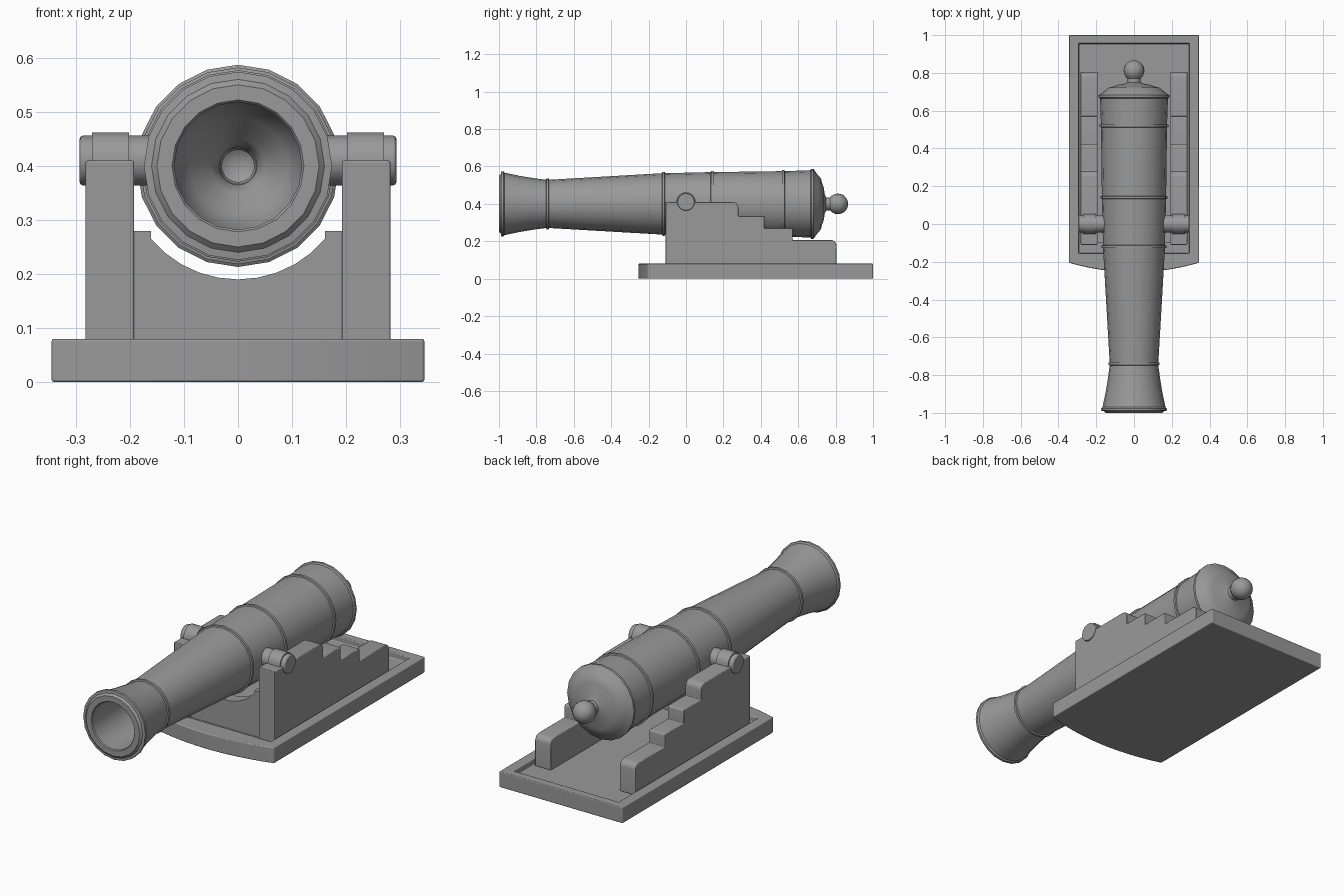
import bpy, bmesh, math
from mathutils import Matrix

cube = bpy.data.objects.get("Cube")
if cube:
    bpy.data.objects.remove(cube, do_unlink=True)

AXIS_Z = 0.4      # height of the barrel axis
PIN_Z = 0.41      # height of the trunnion axis
DECK = 0.05       # floor of the base tray
TOP = 0.08        # rim of the base tray

iron = bpy.data.materials.new("plain grey")
iron.use_nodes = True
GREY = (0.32, 0.32, 0.32, 1)
iron.diffuse_color = GREY
iron.node_tree.nodes["Principled BSDF"].inputs["Base Color"].default_value = GREY


def finish(name, bm, bevel=0.0, angle=30):
    bmesh.ops.recalc_face_normals(bm, faces=bm.faces)
    mesh = bpy.data.meshes.new(name)
    bm.to_mesh(mesh)
    bm.free()
    obj = bpy.data.objects.new(name, mesh)
    bpy.context.collection.objects.link(obj)
    mesh.materials.append(iron)
    if bevel:
        mod = obj.modifiers.new("soft edges", 'BEVEL')
        mod.width = bevel
        mod.segments = 2
        mod.limit_method = 'ANGLE'
        mod.angle_limit = math.radians(40)
        mod.harden_normals = True
    bpy.ops.object.select_all(action='DESELECT')
    obj.select_set(True)
    bpy.context.view_layer.objects.active = obj
    bpy.ops.object.shade_smooth_by_angle(angle=math.radians(angle))
    return obj


def prism(name, outline, offset, bevel, angle=30):
    """Extrude a closed 3D outline along an offset."""
    bm = bmesh.new()
    face = bm.faces.new([bm.verts.new(p) for p in outline])
    grown = bmesh.ops.extrude_face_region(bm, geom=[face])["geom"]
    bmesh.ops.translate(bm, vec=offset,
                        verts=[v for v in grown if isinstance(v, bmesh.types.BMVert)])
    return finish(name, bm, bevel, angle)


def round_step(y, z, r):
    """Rounded top corner of a step, going from the top to the back."""
    return [(y - r + r * math.sin(a), z - r + r * math.cos(a))
            for a in (i * math.pi / 8 for i in range(5))]


# Barrel: one lathed profile (y, radius) from the bore to the rear ball
def ring(y, r):
    return [(y - 0.008, r), (y - 0.006, r + 0.007), (y + 0.006, r + 0.007), (y + 0.008, r)]


profile = [(0.80, 0), (0.77, 0.035), (0.71, 0.035), (0.68, 0.05), (0.64, 0.09), (0.58, 0.118),
           (-0.995, 0.118), (-1, 0.122), (-1, 0.15), (-0.99, 0.16), (-0.988, 0.174),
           (-0.976, 0.174), (-0.97, 0.167), (-0.89, 0.15), (-0.81, 0.137)]
profile += ring(-0.74, 0.129) + ring(-0.12, 0.164) + ring(0.14, 0.17) + ring(0.52, 0.175)
profile += [(0.665, 0.18), (0.67, 0.187), (0.682, 0.187), (0.69, 0.175), (0.705, 0.155),
            (0.722, 0.135), (0.726, 0.115), (0.737, 0.085), (0.742, 0.05), (0.75, 0.034),
            (0.762, 0.03)]
BALL_Y, BALL_R = 0.812, 0.055
profile += [(BALL_Y - BALL_R * math.cos(a), BALL_R * math.sin(a))
            for a in (math.pi * i / 10 for i in range(2, 11))]

bm = bmesh.new()
verts = [bm.verts.new((0, y, AXIS_Z + r)) for y, r in profile]
edges = [bm.edges.new(pair) for pair in zip(verts, verts[1:])]
bmesh.ops.spin(bm, geom=verts + edges, cent=(0, 0, AXIS_Z), axis=(0, 1, 0),
               angle=2 * math.pi, steps=20, use_merge=True)
bmesh.ops.remove_doubles(bm, verts=bm.verts, dist=0.0005)
finish("barrel", bm)

# Base tray with a bowed front and a sunken floor
N = 12
outer, inner = [], []
for i in range(N + 1):
    t = -1 + 2 * i / N
    outer.append((0.345 * t, -0.255 + 0.05 * t * t))
    inner.append((0.292 * t, -0.155))
outer += [(0.345, 1), (-0.345, 1)]
inner += [(0.292, 0.955), (-0.292, 0.955)]
bm = bmesh.new()
loops = [[bm.verts.new((x, y, z)) for x, y in pts]
         for pts, z in ((outer, 0), (outer, TOP), (inner, TOP), (inner, DECK))]
for a, b in zip(loops, loops[1:]):
    for i in range(len(a)):
        j = (i + 1) % len(a)
        bm.faces.new((a[i], a[j], b[j], b[i]))
bm.faces.new(loops[0])
bm.faces.new(loops[-1])
finish("base_tray", bm, 0.005)

# Stepped cheeks, trunnions and straps on both sides
steps = [(-0.11, DECK), (-0.11, 0.41)]
steps += round_step(0.28, 0.41, 0.03) + [(0.28, 0.335)]
steps += round_step(0.42, 0.335, 0.008) + [(0.42, 0.27)]
steps += round_step(0.57, 0.27, 0.008) + [(0.57, 0.207)]
steps += round_step(0.805, 0.207, 0.03) + [(0.805, DECK)]
strap = [(0.052 * math.cos(a), PIN_Z + 0.052 * math.sin(a))
         for a in (math.pi * i / 12 for i in range(13))]
for side, s in (("left", 1), ("right", -1)):
    prism(side + "_cheek", [(s * 0.192, y, z) for y, z in steps], (s * 0.09, 0, 0), 0.004)
    prism(side + "_strap", [(s * 0.202, y, z) for y, z in strap], (s * 0.068, 0, 0), 0)
    bm = bmesh.new()
    bmesh.ops.create_cone(bm, cap_ends=True, segments=24, radius1=0.046, radius2=0.046,
                          depth=0.173, matrix=Matrix.Translation((s * 0.2065, 0, PIN_Z))
                          @ Matrix.Rotation(math.pi / 2, 4, 'Y'))
    finish(side + "_trunnion", bm, 0.006)

# Cross brace with a hollow under the barrel
hollow = [(0.21 * math.sin(a), AXIS_Z - 0.21 * math.cos(a))
          for a in (math.radians(d) for d in range(-50, 51, 10))]
brace = [(-0.194, DECK), (-0.194, 0.28)] + hollow + [(0.194, 0.28), (0.194, DECK)]
brace[2:2] = [(-0.161, 0.28)]
brace[-2:-2] = [(0.161, 0.28)]
prism("cross_brace", [(x, -0.1, z) for x, z in brace], (0, 0.06, 0), 0)
